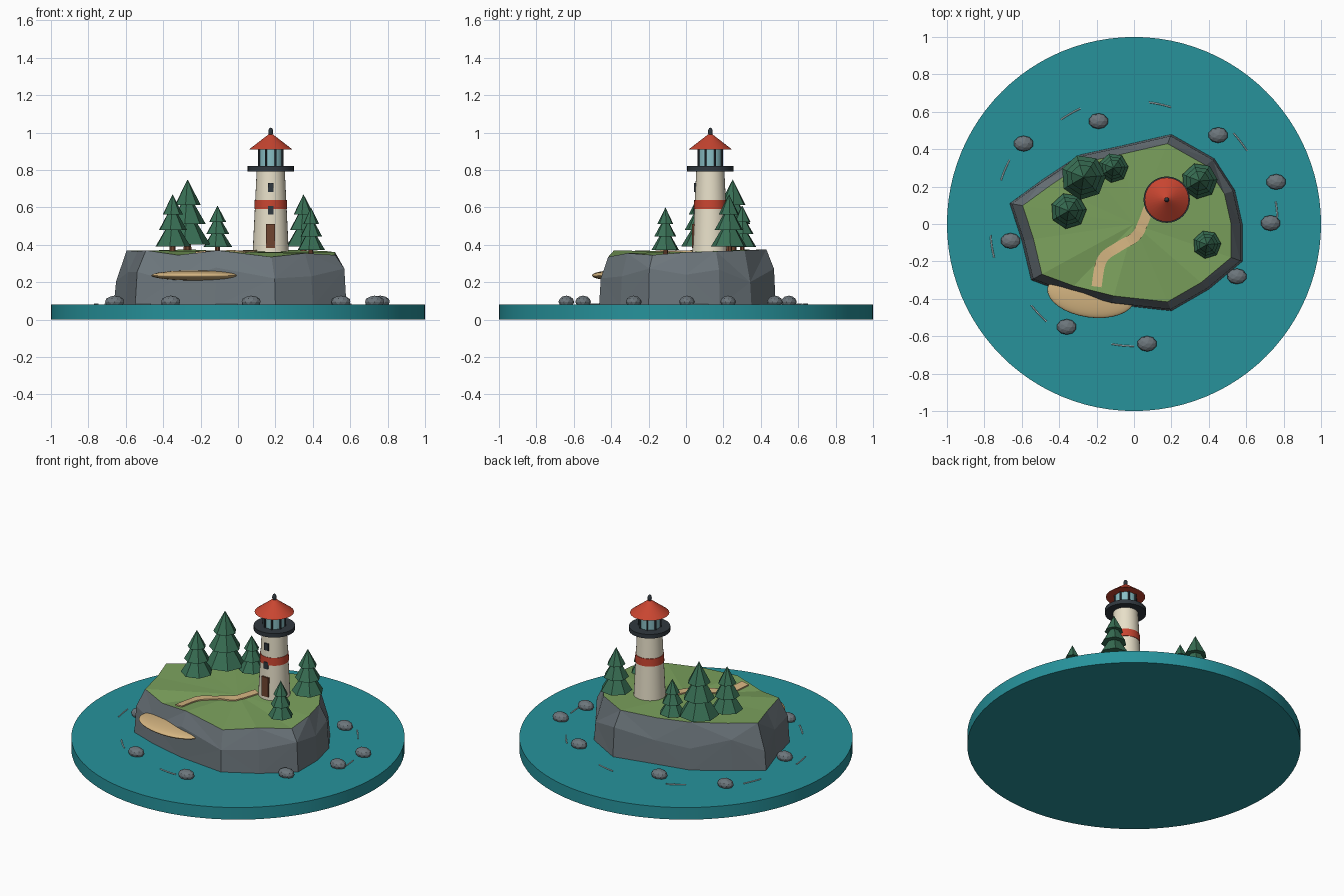
import bpy, bmesh, math
from math import sin, cos, pi, radians
from mathutils import Vector
from mathutils.bvhtree import BVHTree

if "Cube" in bpy.data.objects:
    bpy.data.objects.remove(bpy.data.objects["Cube"])


def mat(name, r, g, b):
    m = bpy.data.materials.new(name)
    m.diffuse_color = (r, g, b, 1)
    m.use_nodes = True
    m.node_tree.nodes["Principled BSDF"].inputs["Base Color"].default_value = m.diffuse_color
    return m


SEA = mat("sea", 0.02, 0.29, 0.33)
ROCK = mat("rock", 0.15, 0.18, 0.20)
GRASS = mat("grass", 0.20, 0.36, 0.11)
SAND = mat("sand", 0.66, 0.46, 0.22)
CREAM = mat("cream", 0.80, 0.74, 0.58)
RED = mat("red", 0.58, 0.06, 0.03)
DARK = mat("dark", 0.03, 0.04, 0.05)
GLASS = mat("glass", 0.25, 0.52, 0.56)
WOOD = mat("wood", 0.16, 0.06, 0.03)
LEAF = mat("pine", 0.04, 0.16, 0.09)
FOAM = mat("foam", 0.6, 0.75, 0.78)


def finish(ob, name, m, smooth=False):
    ob.name = name
    ob.data.materials.append(m)
    if smooth:
        bpy.ops.object.select_all(action='DESELECT')
        ob.select_set(True)
        bpy.context.view_layer.objects.active = ob
        bpy.ops.object.shade_smooth_by_angle(angle=radians(35))
    return ob


def cone(name, m, x, y, z0, z1, r0, r1, n=32, smooth=True, rot=0):
    bpy.ops.mesh.primitive_cone_add(vertices=n, radius1=r0, radius2=r1, depth=z1 - z0,
                                    location=(x, y, (z0 + z1) / 2), rotation=(0, 0, rot))
    return finish(bpy.context.object, name, m, smooth)


def box(name, m, loc, size):
    bpy.ops.mesh.primitive_cube_add(size=1, location=loc)
    bpy.context.object.scale = size
    return finish(bpy.context.object, name, m)


def mesh(name, m, verts, faces):
    me = bpy.data.meshes.new(name)
    me.from_pydata(verts, [], faces)
    bm = bmesh.new()
    bm.from_mesh(me)
    bmesh.ops.recalc_face_normals(bm, faces=bm.faces)
    bm.to_mesh(me)
    bm.free()
    ob = bpy.data.objects.new(name, me)
    bpy.context.collection.objects.link(ob)
    return finish(ob, name, m)


# sea disc
cone("sea", SEA, 0, 0, 0, 0.08, 1, 1, 96)

# island outline: shore x, y and height of the cliff top
outline = [(0.58, 0.0, .36), (0.54, 0.18, .365), (0.43, 0.35, .37), (0.20, 0.48, .375),
           (-0.06, 0.42, .365), (-0.29, 0.37, .375), (-0.50, 0.23, .37), (-0.665, 0.11, .37),
           (-0.60, -0.09, .365), (-0.55, -0.30, .37), (-0.36, -0.37, .345), (-0.12, -0.43, .37),
           (0.20, -0.465, .335), (0.40, -0.35, .355), (0.58, -0.20, .345)]
n = len(outline)
verts = []
for k, s in enumerate((1.0, 0.98, 0.895)):
    for i, (x, y, zt) in enumerate(outline):
        z = (0.07, 0.24 + 0.04 * sin(i * 2.4), zt)[k]
        verts.append((x * s, y * s, z))
faces = []
for k in range(2):
    for i in range(n):
        a, b = k * n + i, k * n + (i + 1) % n
        c, d = b + n, a + n
        faces += [(a, b, c), (a, c, d)] if (i + k) % 2 else [(a, b, d), (b, c, d)]
faces.append(tuple(range(n)))
mesh("cliff", ROCK, verts, faces)

# grass fan on top of the cliff
gv = verts[2 * n:] + [(0, 0, 0.362)]
gf = [(i, (i + 1) % n, n) for i in range(n)]
mesh("grass_top", GRASS, gv, gf)
tree_bvh = BVHTree.FromPolygons([Vector(v) for v in gv], gf)


def ground(x, y):
    hit = tree_bvh.ray_cast(Vector((x, y, 2)), Vector((0, 0, -1)))[0]
    return hit.z if hit else 0.36


# sandy ledge
bpy.ops.mesh.primitive_uv_sphere_add(segments=32, ring_count=16, radius=1,
                                     location=(-0.23, -0.375, 0.236), rotation=(0, 0, radians(-8)))
bpy.context.object.scale = (0.235, 0.125, 0.027)
finish(bpy.context.object, "sand_ledge", SAND, True)

# winding path draped over the grass
ctrl = [Vector(p) for p in ((-.21, -.45), (-.20, -.335), (-.17, -.19), (-.08, -.12),
                            (.01, -.065), (.05, .01), (.08, .085), (.12, .12))]
pts = []
for i in range(1, len(ctrl) - 2):
    p0, p1, p2, p3 = ctrl[i - 1:i + 3]
    for j in range(6):
        t = j / 6
        pts.append(0.5 * (2 * p1 + (p2 - p0) * t + (2 * p0 - 5 * p1 + 4 * p2 - p3) * t * t
                          + (3 * p1 - p0 - 3 * p2 + p3) * t ** 3))
pts.append(ctrl[-2])
pv, pf = [], []
for i, p in enumerate(pts):
    d = (pts[min(i + 1, len(pts) - 1)] - pts[max(i - 1, 0)]).normalized()
    for s in (-0.027, 0.027):
        x, y = p.x - d.y * s, p.y + d.x * s
        pv += [(x, y, ground(x, y) + 0.008), (x, y, ground(x, y) - 0.004)]
for i in range(len(pts) - 1):
    a = i * 4
    pf += [(a, a + 2, a + 6, a + 4), (a + 1, a + 5, a + 7, a + 3),
           (a, a + 4, a + 5, a + 1), (a + 2, a + 3, a + 7, a + 6)]
e = len(pv) - 4
pf += [(0, 1, 3, 2), (e, e + 2, e + 3, e + 1)]
mesh("path", SAND, pv, pf)

# lighthouse
LX, LY = 0.175, 0.13
cone("tower", CREAM, LX, LY, 0.35, 0.80, 0.097, 0.075)
cone("red_band", RED, LX, LY, 0.59, 0.64, 0.088, 0.086)
cone("gallery", DARK, LX, LY, 0.793, 0.82, 0.124, 0.124)
cone("lantern_glass", GLASS, LX, LY, 0.82, 0.912, 0.064, 0.064)
for i in range(8):
    a = (i + 0.5) * pi / 4
    cone("lantern_post", DARK, LX + 0.067 * cos(a), LY + 0.067 * sin(a), 0.82, 0.912, 0.006, 0.006, 8)
cone("roof", RED, LX, LY, 0.908, 0.99, 0.118, 0.012)
bpy.ops.mesh.primitive_uv_sphere_add(segments=16, ring_count=8, radius=1, location=(LX, LY, 1.003))
bpy.context.object.scale = (0.013, 0.013, 0.023)
finish(bpy.context.object, "finial", DARK, True)
box("door", WOOD, (LX, LY - 0.088, 0.447), (0.048, 0.02, 0.128))
for z, y in ((0.585, 0.081), (0.706, 0.077)):
    box("window", DARK, (LX, LY - y, z), (0.03, 0.018, 0.046))

# pine trees: x, y, top height, spread
for x, y, top, r in ((-.27, .25, .75, .122), (-.35, .07, .67, .097), (-.11, .30, .61, .08),
                     (.35, .23, .67, .097), (.39, -.11, .60, .076)):
    g = ground(x, y)
    h = top - g
    cone("tree_trunk", WOOD, x, y, g - 0.01, g + 0.15 * h, r * 0.18, r * 0.15, 7, False)
    for k, (z0, z1, s) in enumerate(((.08, .60, 1), (.37, .82, .8), (.64, 1, .58))):
        cone("tree_tier", LEAF, x, y, g + z0 * h, g + z1 * h, r * s, 0, 7, False, 0.3)

# boulders in the water
for i, (x, y) in enumerate(((-.59, .43), (-.19, .55), (.45, .475), (.76, .225), (.73, .005),
                            (.55, -.28), (.07, -.64), (-.36, -.55), (-.66, -.09))):
    bpy.ops.mesh.primitive_ico_sphere_add(subdivisions=2, radius=1, location=(x, y, 0.095))
    bpy.context.object.scale = (0.053, 0.042, 0.033)
    finish(bpy.context.object, "boulder", ROCK)

# foam streaks following the shore
for x, y in ((-.34, .59), (.14, .64), (.57, .44), (.765, .06),
             (-.06, -.65), (-.51, -.48), (-.76, -.12), (-.69, .29)):
    rad, mid = math.hypot(x, y), math.atan2(y, x)
    cu = bpy.data.curves.new("foam_streak", 'CURVE')
    cu.dimensions = '3D'
    cu.bevel_depth = 0.004
    cu.bevel_resolution = 1
    cu.use_fill_caps = True
    sp = cu.splines.new('POLY')
    sp.points.add(6)
    for j, p in enumerate(sp.points):
        a = mid + (j / 6 - 0.5) * 0.12 / rad
        p.co = (rad * cos(a), rad * sin(a), 0.083, 1)
    ob = bpy.data.objects.new("foam_streak", cu)
    bpy.context.collection.objects.link(ob)
    cu.materials.append(FOAM)
